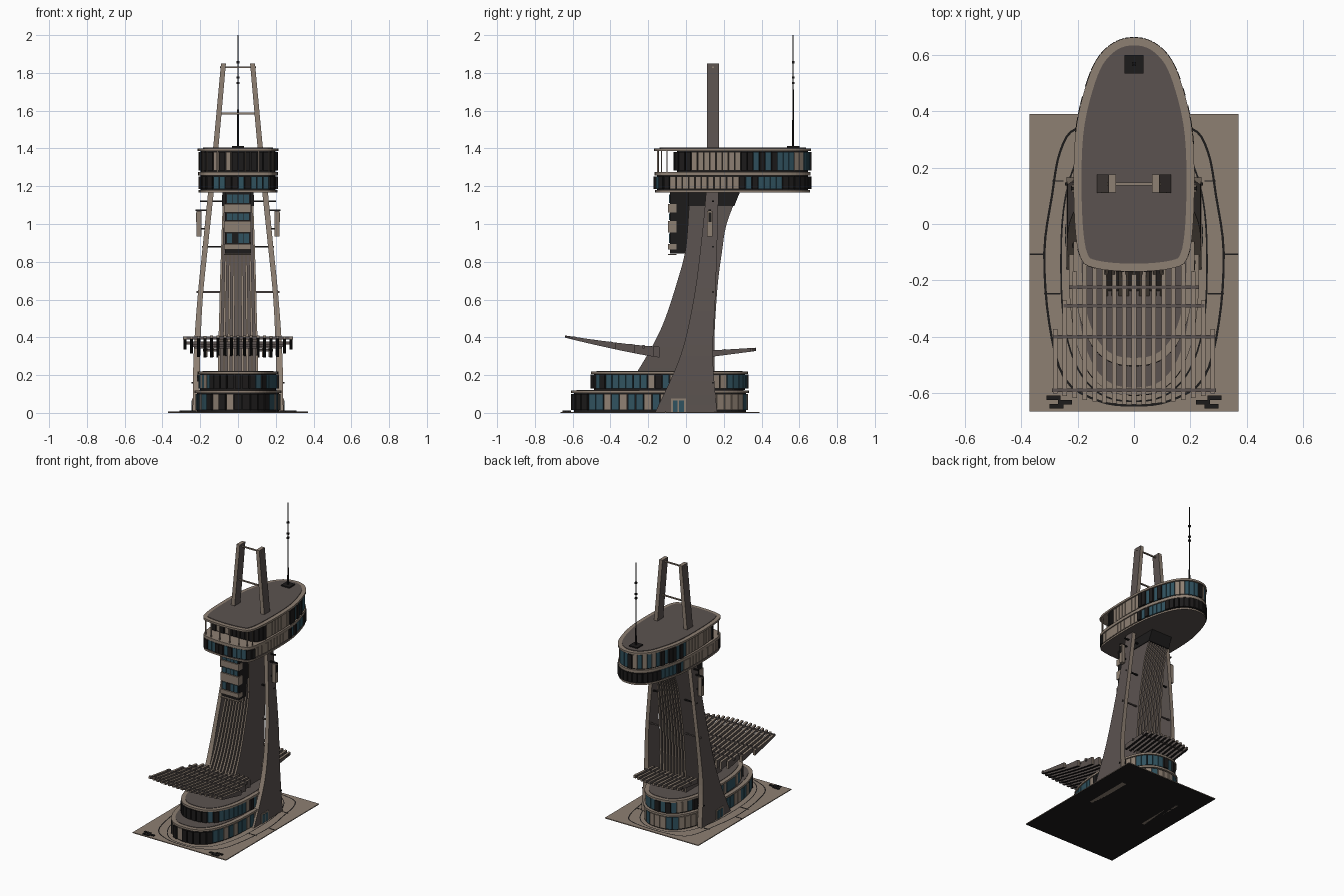
import bpy, bmesh, math, random
from mathutils import Vector

random.seed(4)
if "Cube" in bpy.data.objects:
    bpy.data.objects.remove(bpy.data.objects["Cube"])


def material(name, rgb):
    m = bpy.data.materials.new(name)
    m.use_nodes = True
    m.diffuse_color = (*rgb, 1)
    m.node_tree.nodes["Principled BSDF"].inputs["Base Color"].default_value = (*rgb, 1)
    return m


MATS = [material("sandstone", (0.27, 0.215, 0.17)), material("warm grey", (0.105, 0.086, 0.08)),
        material("near black", (0.012, 0.011, 0.011)), material("teal glass", (0.03, 0.085, 0.115))]
TAN, GREY, DARK, TEAL = range(4)


# ---- helpers
def finish(name, bm, rule=None):
    bmesh.ops.recalc_face_normals(bm, faces=bm.faces)
    if rule:
        for f in bm.faces:
            f.material_index = rule(f)
    me = bpy.data.meshes.new(name)
    bm.to_mesh(me)
    bm.free()
    for m in MATS:
        me.materials.append(m)
    ob = bpy.data.objects.new(name, me)
    bpy.context.collection.objects.link(ob)
    return ob


def add_loft(bm, rings, mat=0):
    vs = [[bm.verts.new(p) for p in r] for r in rings]
    n = len(vs[0])
    faces = [bm.faces.new(vs[0][::-1]), bm.faces.new(vs[-1])]
    for a, b in zip(vs, vs[1:]):
        faces += [bm.faces.new((a[i], a[(i + 1) % n], b[(i + 1) % n], b[i])) for i in range(n)]
    for f in faces:
        f.material_index = mat


def add_box(bm, x0, x1, y0, y1, z0, z1, mat=0):
    add_loft(bm, [[(x0, y0, z), (x1, y0, z), (x1, y1, z), (x0, y1, z)] for z in (z0, z1)], mat)


def boxes(name, items):
    bm = bmesh.new()
    for it in items:
        add_box(bm, *it)
    return finish(name, bm)


def prism(name, out, z0, z1, mat, rule=None):
    bm = bmesh.new()
    add_loft(bm, [[(p.x, p.y, z) for p in out] for z in (z0, z1)], mat)
    return finish(name, bm, rule)


def spline(keys, n, closed=False):
    ks = [Vector(k) if len(k) < 5 else k for k in keys]
    c, res = len(ks), []
    for i in range(c if closed else c - 1):
        q = [ks[(i + j) % c] if closed else ks[min(max(i + j, 0), c - 1)] for j in (-1, 0, 1, 2)]
        for s in range(n):
            t = s / n
            res.append([0.5 * (2 * b + (d - a) * t + (2 * a - 5 * b + 4 * d - e) * t * t
                               + (3 * b - a - 3 * d + e) * t ** 3) for a, b, d, e in zip(*q)])
    return res if closed else res + [list(ks[-1])]


def outline(half, n=4):
    keys = half + [(-x, y) for x, y in reversed(half[1:-1])]
    return [Vector(p) for p in spline(keys, n, True)]


def oval(hw, y0, y1, power=2.6, n=64):
    res = []
    for i in range(n):
        a = 2 * math.pi * i / n
        c, s = math.cos(a), math.sin(a)
        f = lambda v: math.copysign(abs(v) ** (2 / power), v)
        res.append(Vector((hw * f(c), (y0 + y1) / 2 + (y1 - y0) / 2 * f(s))))
    return res


def offset(out, d):
    res = []
    for i, p in enumerate(out):
        t = (out[(i + 1) % len(out)] - out[i - 1]).normalized()
        res.append(p + Vector((t.y, -t.x)) * d)
    return res


def resample(out, n):
    loop = out + [out[0]]
    total = sum((b - a).length for a, b in zip(loop, loop[1:]))
    res, acc, k = [], 0, 0
    for i in range(n):
        want = total * i / n
        while acc + (loop[k + 1] - loop[k]).length < want:
            acc += (loop[k + 1] - loop[k]).length
            k += 1
        res.append(loop[k].lerp(loop[k + 1], (want - acc) / (loop[k + 1] - loop[k]).length))
    return res


def facade(name, out, z0, z1, n, pick):
    prism(name + "_wall", offset(out, -0.012), z0, z1, DARK)
    bm, pts = bmesh.new(), resample(out, n)
    for i, a in enumerate(pts):
        b = pts[(i + 1) % n]
        t = (b - a).normalized()
        nrm, mat = Vector((t.y, -t.x)), pick((a + b) / 2)
        p, q = a.lerp(b, 0.06), a.lerp(b, 0.94)
        push = nrm * (0.006 if mat == DARK else -0.002)
        ring = (p - nrm * 0.014, p + push, q + push, q - nrm * 0.014)
        add_loft(bm, [[(v.x, v.y, z) for v in ring] for z in (z0 + 0.008, z1 - 0.006)], mat)
    finish(name + "_panels", bm)


def ring(name, out, w, z):
    bm, inner = bmesh.new(), offset(out, -w)
    v = [[bm.verts.new((p.x, p.y, z)) for p in o] for o in (out, inner)]
    for i in range(len(out)):
        j = (i + 1) % len(out)
        bm.faces.new((v[0][i], v[0][j], v[1][j], v[1][i]))
    finish(name, bm, lambda f: DARK)


mix = lambda *c: random.choice(c)
edge_rule = lambda f: GREY if abs(f.normal.x) > 0.7 else TAN
slat_rule = lambda f: DARK if f.normal.z < -0.7 else edge_rule(f)

# ---- plaza with paving joints
bm = bmesh.new()
add_box(bm, -0.37, 0.37, -0.665, 0.39, 0, 0.006)
finish("plaza", bm, lambda f: DARK if f.normal.z < -0.5 else TAN)
ring("paving_outer_joint", outline([(0, -0.648), (0.13, -0.63), (0.25, -0.55), (0.305, -0.35), (0.322, -0.1),
                                    (0.295, 0.1), (0.265, 0.26), (0.2, 0.345), (0, 0.37)]), 0.008, 0.008)
ring("paving_inner_joint", oval(0.262, -0.632, 0.35), 0.006, 0.008)
boxes("paving_cross_joints", [(s * a, s * b, y, y + 0.005, 0.004, 0.008, DARK) for s in (-1, 1)
                              for a, b, y in ((0.32, 0.37, -0.11), (0.26, 0.32, -0.25), (0.25, 0.29, 0.15))])
boxes("plaza_planters", [(s * a, s * (a + 0.05), y, y + 0.016, 0.004, 0.012, DARK) for s in (-1, 1)
                         for a, y in ((0.22, -0.64), (0.25, -0.655), (0.26, -0.625))])

# ---- two-storey podium
low, up = oval(0.228, -0.605, 0.33), oval(0.212, -0.5, 0.325)
facade("podium_lower", low, 0.006, 0.105, 54,
       lambda p: mix(DARK, DARK, TAN) if p.y < -0.52 else mix(TEAL, TAN, TEAL) if p.y < -0.15 else mix(TAN, TAN, TEAL))
facade("podium_upper", up, 0.12, 0.208, 54,
       lambda p: mix(DARK, DARK, TEAL) if p.y < -0.43 else mix(TEAL, TAN, TEAL, DARK))
for nm, out, z in (("podium_lower", low, 0.105), ("podium_upper", up, 0.205)):
    prism(nm + "_rim", offset(out, 0.003), z, z + 0.014, TAN)
    prism(nm + "_roof", offset(out, -0.025), z, z + 0.017, GREY)

# ---- twin curved legs
leg_keys = [(0, -0.165, 0.165, 0.24, 0.205), (0.3, -0.03, 0.142, 0.235, 0.2), (0.6, 0.04, 0.155, 0.215, 0.187),
            (0.9, 0.08, 0.165, 0.185, 0.157), (1.2, 0.108, 0.173, 0.155, 0.125),
            (1.4, 0.11, 0.175, 0.132, 0.104), (1.85, 0.112, 0.175, 0.09, 0.064)]
for nm, s in (("left_leg", 1), ("right_leg", -1)):
    bm = bmesh.new()
    add_loft(bm, [[(s * xi, a, z), (s * xo, a, z), (s * xo, b, z), (s * xi, b, z)]
                  for z, a, b, xo, xi in spline(leg_keys, 5)])
    finish(nm, bm, edge_rule)
boxes("leg_doors", [it for s in (-1, 1) for it in (
    (s * 0.235, s * 0.243, -0.08, 0.0, 0.006, 0.075, TAN), (s * 0.24, s * 0.245, -0.07, -0.044, 0.006, 0.065, TEAL),
    (s * 0.24, s * 0.245, -0.036, -0.01, 0.006, 0.065, TEAL))])
boxes("cross_rods", [(-w, w, 0.137, 0.147, z - 0.004, z + 0.004, m) for w, z, m in (
    (0.245, 0.16, DARK), (0.22, 0.64, GREY), (0.19, 0.88, DARK), (0.2, 1.12, DARK),
    (0.11, 1.585, TAN), (0.095, 1.83, TAN))])

# ---- ribbed central core
core = spline([(0.15, -0.3, 0.15, 0.106), (0.35, -0.18, 0.15, 0.104), (0.5, -0.11, 0.155, 0.1),
               (0.7, -0.045, 0.17, 0.095), (0.85, -0.005, 0.19, 0.09), (1.0, 0.01, 0.215, 0.085),
               (1.17, 0.02, 0.28, 0.078)], 4)


def core_slice(u0, u1, inset, rows):
    return [[(u0 * w, a + inset, z), (u1 * w, a + inset, z), (u1 * w, b - inset, z), (u0 * w, b - inset, z)]
            for z, a, b, w in rows]


bm = bmesh.new()
add_loft(bm, core_slice(-0.97, 0.97, 0.018, core))
finish("core", bm, lambda f: GREY)
bm = bmesh.new()
for i in range(9):
    u = -0.94 + 1.88 * i / 8
    add_loft(bm, core_slice(u - 0.06, u + 0.06, 0, core))
finish("core_ribs", bm, edge_rule)
bm = bmesh.new()
add_loft(bm, core_slice(-1.06, 1.06, -0.006, [r for r in core if r[0] > 1.08]))
finish("core_collar", bm, lambda f: DARK)

# ---- stacked balcony pod on the core front
pod = [(-0.07, 0.066, -0.085, 0.03, 0.845, 1.168, DARK)]
pod += [(-0.074, 0.07, -0.094, -0.05, a, b, TAN) for a, b in ((0.835, 0.842), (0.865, 0.895), (0.955, 1.015), (1.06, 1.105))]
for a, b, m in ((0.9, 0.95, DARK), (1.02, 1.055, TEAL), (1.11, 1.155, TEAL)):
    pod += [(x, x + 0.026, -0.09, -0.08, a, b, mix(m, TEAL)) for x in (-0.058, -0.028, 0.002, 0.032)]
boxes("balcony_pod", pod)

# ---- small pods hung outside the legs
boxes("side_pods", [it for s in (-1, 1) for it in (
    (s * 0.193, s * 0.22, 0.112, 0.14, 0.935, 1.07, TAN), (s * 0.15, s * 0.224, 0.12, 0.132, 1.07, 1.078, DARK),
    (s * 0.15, s * 0.195, 0.12, 0.132, 0.97, 0.98, DARK), (s * 0.22, s * 0.223, 0.118, 0.134, 1.01, 1.06, DARK))])


# ---- slatted canopies
def canopy(name, xs, start, end, top, depth):
    bm = bmesh.new()
    for x in xs:
        ys = [start(x) + (end(x) - start(x)) * k / 6 for k in range(7)]
        add_loft(bm, [[(x - 0.008, y, top(y) - depth(y)), (x + 0.008, y, top(y) - depth(y)),
                       (x + 0.008, y, top(y)), (x - 0.008, y, top(y))] for y in ys])
    finish(name, bm, slat_rule)


reach = lambda y: max(0, (-0.14 - y) / 0.5)
front_top = lambda y: 0.35 + 0.06 * reach(y) ** 1.3
canopy("front_canopy_slats", [0.035 * i for i in range(-8, 9)],
       lambda x: -0.14 - max(0, abs(x) - 0.2) * 2.9, lambda x: -0.64 + 0.5 * x * x,
       front_top, lambda y: 0.012 + 0.045 * (1 - reach(y)))
boxes("front_canopy_beams", [(-w, w, y - 0.006, y + 0.006, front_top(y) - 0.014, front_top(y) + 0.003, GREY)
                             for y, w in ((-0.225, 0.23), (-0.29, 0.25), (-0.4, 0.285), (-0.59, 0.29))])
canopy("rear_canopy_slats", [0.034 * i for i in range(-5, 6)], lambda x: 0.12, lambda x: 0.37 - x * x,
       lambda y: 0.33 + 0.06 * (y - 0.12), lambda y: 0.035 - 0.07 * (y - 0.12))
boxes("rear_canopy_beams", [(-0.185, 0.185, y, y + 0.01, 0.325, 0.338, GREY) for y in (0.2, 0.3)])

# ---- two-level control cabin
stern = [(0.21, 0.2), (0.2, 0.35), (0.17, 0.48), (0.13, 0.58), (0.07, 0.64), (0, 0.658)]
cabin = outline([(0, -0.165), (0.14, -0.152), (0.187, -0.115), (0.206, 0)] + stern)
upper = outline([(0, -0.06), (0.15, -0.058), (0.188, -0.035), (0.205, 0.05)] + stern)
glass = lambda: mix(TEAL, TEAL, TAN, DARK)
facade("cabin_lower", cabin, 1.178, 1.258, 64,
       lambda p: DARK if p.y > 0.51 else glass() if p.y > 0.28 else TAN if p.y > -0.1 else mix(DARK, TEAL, DARK))
facade("cabin_upper", upper, 1.275, 1.388, 60,
       lambda p: glass() if p.y > 0.28 else TAN if p.y > 0.02 else mix(DARK, DARK, TAN))
prism("cabin_floor", offset(cabin, -0.002), 1.168, 1.18, GREY, lambda f: TAN if abs(f.normal.z) < 0.5 else GREY)
prism("cabin_mid_slab", offset(cabin, 0.002), 1.256, 1.276, TAN)
prism("cabin_roof_rim", offset(cabin, 0.004), 1.386, 1.4, TAN)
prism("cabin_roof", offset(cabin, -0.024), 1.39, 1.404, GREY)
posts = [(0.185, -0.1), (0.165, -0.13), (0.11, -0.145), (0.04, -0.15)]
boxes("terrace_posts", [(s * x - 0.003, s * x + 0.003, y - 0.003, y + 0.003, 1.27, 1.39, TAN)
                        for s in (-1, 1) for x, y in posts])

# ---- antenna mast on the roof
bm = bmesh.new()
add_loft(bm, [[(r * math.cos(a * math.pi / 4), 0.567 + r * math.sin(a * math.pi / 4), z) for a in range(8)]
              for z, r in ((1.4, 0.006), (1.6, 0.004), (2.0, 0.002))], DARK)
add_box(bm, -0.033, 0.033, 0.534, 0.6, 1.4, 1.412, DARK)
for z in (1.74, 1.77, 1.85):
    add_box(bm, -0.007, 0.007, 0.56, 0.574, z, z + 0.012, DARK)
finish("antenna_mast", bm)
